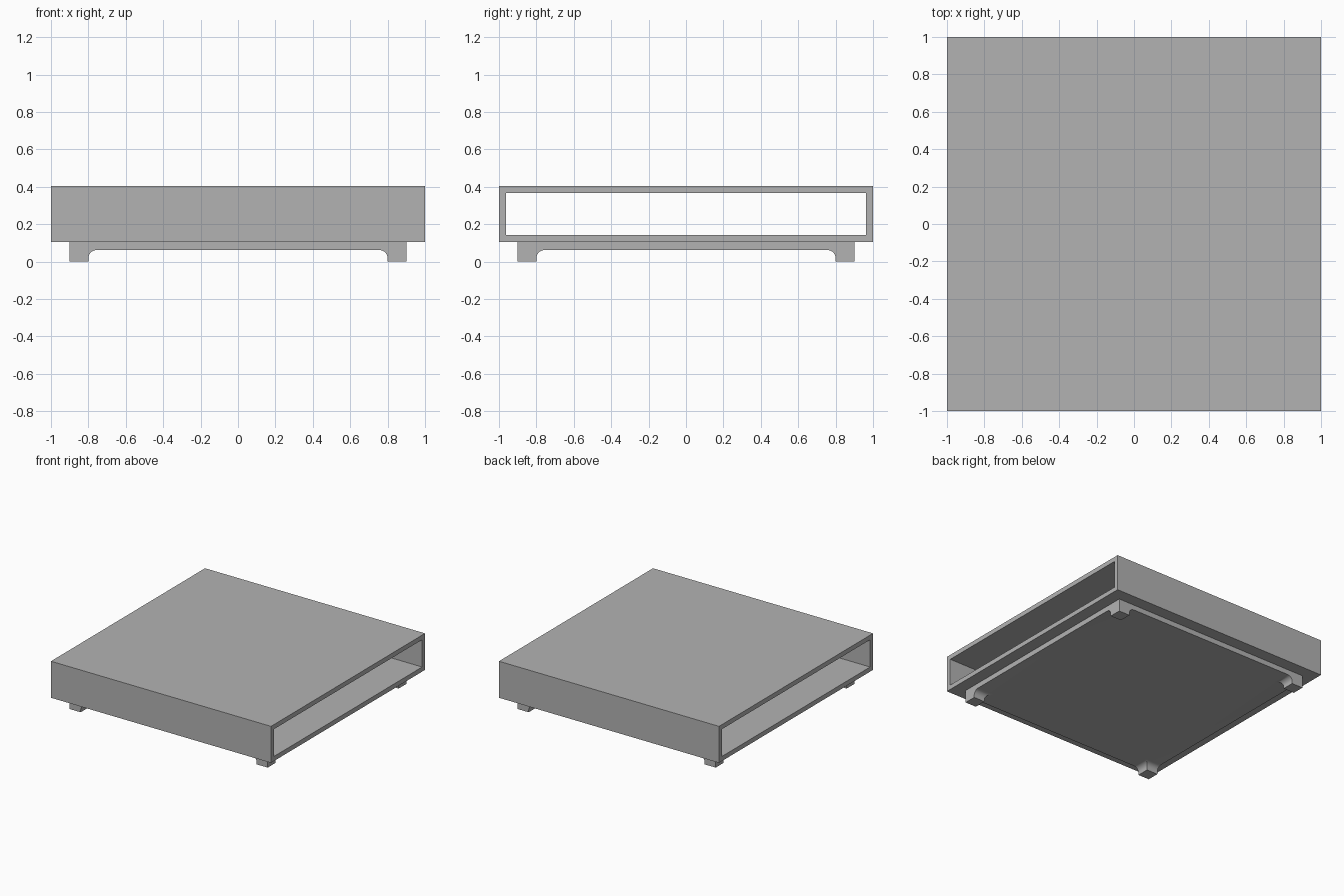
import bpy
import bmesh
from math import sin, cos, pi
from mathutils import Matrix

if "Cube" in bpy.data.objects:
    bpy.data.objects.remove(bpy.data.objects["Cube"])

gray = bpy.data.materials.new("plain gray")
gray.use_nodes = True
color = (0.45, 0.45, 0.45, 1)
gray.diffuse_color = color
gray.node_tree.nodes["Principled BSDF"].inputs["Base Color"].default_value = color

BASE_TOP, TOP = 0.104, 0.404
WALL = 0.038


def add_object(name, bm):
    bmesh.ops.recalc_face_normals(bm, faces=bm.faces)
    mesh = bpy.data.meshes.new(name)
    bm.to_mesh(mesh)
    bm.free()
    mesh.materials.append(gray)
    obj = bpy.data.objects.new(name, mesh)
    bpy.context.collection.objects.link(obj)
    return obj


def rectangle(half_width, bottom, top):
    return [(-half_width, bottom), (half_width, bottom),
            (half_width, top), (-half_width, top)]


def extrude_profile(name, points, half_length, turn=0):
    """Extrude a (y, z) profile along x, then turn it about z."""
    bm = bmesh.new()
    face = bm.faces.new([bm.verts.new((-half_length, y, z)) for y, z in points])
    out = bmesh.ops.extrude_face_region(bm, geom=[face], use_keep_orig=True)
    moved = [v for v in out["geom"] if isinstance(v, bmesh.types.BMVert)]
    bmesh.ops.translate(bm, verts=moved, vec=(2 * half_length, 0, 0))
    bm.transform(Matrix.Rotation(turn, 4, "Z"))
    return add_object(name, bm)


# Sleeve open at both sides: outer and inner rings joined into a tube
bm = bmesh.new()
loops = []
for x in (-1, 1):
    for inset in (0, WALL):
        ring = rectangle(1 - inset, BASE_TOP + inset, TOP - inset)
        loops.append([bm.verts.new((x, y, z)) for y, z in ring])
for a, b in ((0, 1), (1, 3), (3, 2), (2, 0)):
    for i in range(4):
        j = (i + 1) % 4
        bm.faces.new((loops[a][i], loops[a][j], loops[b][j], loops[b][i]))
add_object("sleeve", bm)

# Base plinth, hollowed by crossing tunnels to leave four filleted feet
base = extrude_profile("base_with_feet", rectangle(0.9, 0, BASE_TOP), 0.9)
RADIUS, ROOF, SPAN, STEPS = 0.045, 0.062, 0.8, 10
arc = [(SPAN - RADIUS + RADIUS * cos(t), ROOF - RADIUS + RADIUS * sin(t))
       for t in (pi / 2 * i / STEPS for i in range(STEPS + 1))]
tunnel = ([(-SPAN, -0.1), (SPAN, -0.1)] + arc
          + [(-y, z) for y, z in reversed(arc)])

bpy.context.view_layer.objects.active = base
for label, turn in (("side", 0), ("front", pi / 2)):
    cutter = extrude_profile(label + "_tunnel_cutter", tunnel, 1.1, turn)
    cut = base.modifiers.new(label + "_tunnel", "BOOLEAN")
    cut.operation = "DIFFERENCE"
    cut.solver = "EXACT"
    cut.object = cutter
    bpy.ops.object.modifier_apply(modifier=cut.name)
    bpy.data.objects.remove(cutter)

bpy.ops.object.select_all(action="DESELECT")
base.select_set(True)
bpy.ops.object.shade_smooth_by_angle(angle=pi / 6)
